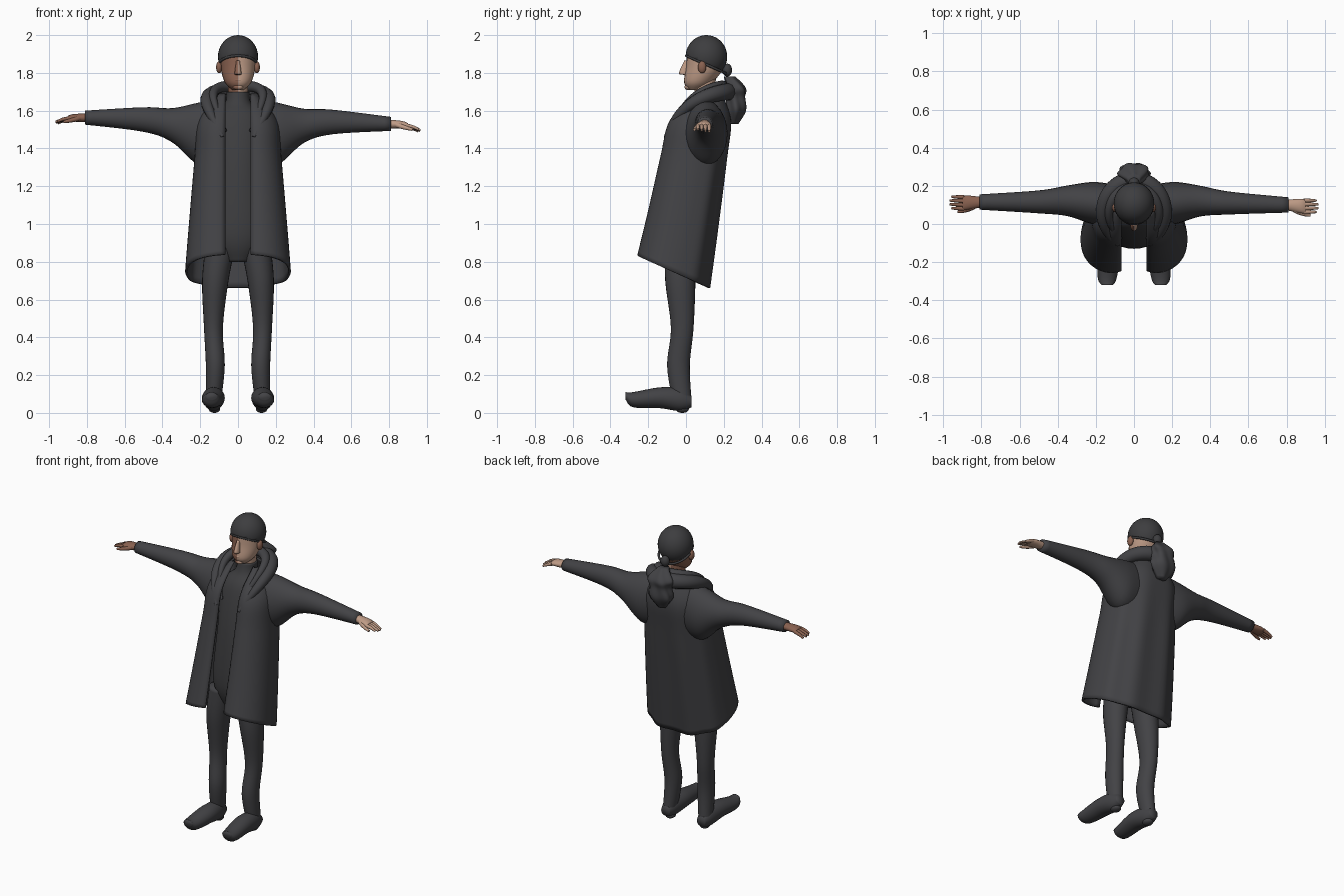
import bpy, bmesh, math
from math import sin, cos, tau
from mathutils import Vector

if "Cube" in bpy.data.objects:
    bpy.data.objects.remove(bpy.data.objects["Cube"])


def material(name, red, green, blue):
    mat = bpy.data.materials.new(name)
    mat.use_nodes = True
    colour = (red, green, blue, 1)
    mat.diffuse_color = colour
    shader = mat.node_tree.nodes["Principled BSDF"]
    shader.inputs["Base Color"].default_value = colour
    shader.inputs["Roughness"].default_value = .9
    return mat


CLOTH = material("charcoal cloth", .055, .055, .06)
KNIT = material("dark knit", .047, .047, .05)
LIGHT = material("light skin", .52, .33, .24)
BROWN = material("brown skin", .25, .12, .08)
TONES = [LIGHT, BROWN]


def finish(name, mesh, mats, thickness=0):
    """Turn a bmesh into a smooth object; two materials split at the middle."""
    bmesh.ops.recalc_face_normals(mesh, faces=mesh.faces)
    for face in mesh.faces:
        face.smooth = True
        if len(mats) > 1:
            face.material_index = int(face.calc_center_median().x < 0)
    data = bpy.data.meshes.new(name)
    mesh.to_mesh(data)
    mesh.free()
    for mat in mats:
        data.materials.append(mat)
    part = bpy.data.objects.new(name, data)
    bpy.context.collection.objects.link(part)
    if thickness:
        solid = part.modifiers.new("thickness", "SOLIDIFY")
        solid.thickness, solid.offset = thickness, -1
    return part


def smooth_keys(keys, steps=6):
    """Pass a smooth curve through a few key tuples."""
    keys = [Vector(key) for key in keys]
    last = len(keys) - 1
    result = []
    for index in range(last):
        start, end = keys[index], keys[index + 1]
        leave = (end - keys[max(index - 1, 0)]) / 2
        arrive = (keys[min(index + 2, last)] - start) / 2
        for step in range(steps):
            t = step / steps
            ease = t * t * (3 - 2 * t)
            result.append(start.lerp(end, ease) + leave * t * (1 - t) ** 2
                          - arrive * t * t * (1 - t))
    return result + [keys[last]]


def bridge(mesh, rings, closed=True):
    """Join rings of points with quads, capping the ends of closed ones."""
    rows = [[mesh.verts.new(point) for point in ring] for ring in rings]
    count = len(rows[0])
    for low, high in zip(rows, rows[1:]):
        for i in range(count if closed else count - 1):
            j = (i + 1) % count
            mesh.faces.new((low[i], low[j], high[j], high[i]))
    if closed:
        mesh.faces.new(rows[0])
        mesh.faces.new(rows[-1])


AXES = {"x": ("y", "z"), "y": ("x", "z"), "z": ("x", "y")}
UNIT = {"x": Vector((1, 0, 0)), "y": Vector((0, 1, 0)), "z": Vector((0, 0, 1))}


def loft(name, axis, keys, mats, sides=24, fold=0):
    """Keys hold a centre and two radii; rings lie square to the axis."""
    across, along = (UNIT[letter] for letter in AXES[axis])
    rings = []
    for row, (x, y, z, wide, deep) in enumerate(smooth_keys(keys)):
        ring = []
        for i in range(sides):
            angle = tau * i / sides
            swell = 1 + fold * sin(5 * angle + row / 4)
            ring.append(Vector((x, y, z)) + swell * (
                across * wide * cos(angle) + along * deep * sin(angle)))
        rings.append(ring)
    mesh = bmesh.new()
    bridge(mesh, rings)
    return finish(name, mesh, mats)


def blob(name, centre, size, mats, plane=None):
    """Ellipsoid, optionally an open shell trimmed below a plane."""
    mesh = bmesh.new()
    bmesh.ops.create_uvsphere(mesh, u_segments=32, v_segments=20, radius=1)
    for vert in mesh.verts:
        vert.co = Vector(centre) + vert.co * Vector(size)
    if plane:
        point, normal = plane
        everything = mesh.verts[:] + mesh.edges[:] + mesh.faces[:]
        bmesh.ops.bisect_plane(mesh, geom=everything, plane_co=point,
                               plane_no=normal, clear_inner=True)
    return finish(name, mesh, mats, .008 if plane else 0)


def tube(name, points, mat):
    """Rounded tube through points that each carry a radius."""
    curve = bpy.data.curves.new(name, "CURVE")
    curve.dimensions = "3D"
    curve.bevel_depth = 1
    curve.use_fill_caps = True
    spline = curve.splines.new("NURBS")
    spline.points.add(len(points) - 1)
    for target, (x, y, z, radius) in zip(spline.points, points):
        target.co = (x, y, z, 1)
        target.radius = radius
    spline.use_endpoint_u = True
    spline.order_u = 3
    curve.materials.append(mat)
    part = bpy.data.objects.new(name, curve)
    bpy.context.collection.objects.link(part)


# Coat body: open-fronted rings of height, half width, front and back
coat_keys = [(.75, .28, -.28, .13), (1, .26, -.23, .17), (1.35, .23, -.16, .22),
             (1.55, .21, -.11, .24), (1.69, .1, .02, .19)]
rings, count = [], 64
for z, width, front, back in smooth_keys(coat_keys):
    middle, depth = (front + back) / 2, (back - front) / 2
    slope = .44 * max(0, (1.45 - z) / .7) ** 1.5
    opening = math.asin((.066 / width) ** 1.2)
    ring = []
    for i in range(count + 1):
        angle = opening + (tau - 2 * opening) * i / count
        s, c = sin(angle), cos(angle)
        pleat = 1 + .03 * max(0, -c) * cos(9 * angle) * min(1, 3.4 - 2 * z)
        x = -width * pleat * math.copysign(abs(s) ** .83, s)
        y = -depth * pleat * math.copysign(abs(c) ** .83, c)
        tuck = .03 * math.exp(-min(i, count - i) / 2)
        ring.append((x, middle + y + tuck, z - slope * y))
    rings.append(ring)
coat = bmesh.new()
bridge(coat, rings, closed=False)
finish("coat_body", coat, [CLOTH], .014)

# Sweater with turtleneck
loft("sweater", "z", [
    (0, -.03, .8, .07, .06), (0, -.04, .95, .14, .09), (0, 0, 1.3, .13, .1),
    (0, .06, 1.55, .14, .1), (0, .09, 1.64, .07, .07), (0, .1, 1.7, .06, .06)], [KNIT])

for side, sign, tone in (("left", 1, LIGHT), ("right", -1, BROWN)):
    def arm(x, y, z, *radii):
        """Place an arm key; the right arm is held higher and further back."""
        reach = max(0, x - .3) if sign < 0 else 0
        return (sign * x, y + reach * .03, z + reach * .065, *radii)

    def mirror(keys):
        return [(sign * x, *rest) for x, *rest in keys]

    # Sleeves and hands
    loft(side + "_sleeve", "x", [
        arm(.12, .1, 1.49, .11, .17), arm(.22, .11, 1.48, .11, .16),
        arm(.35, .12, 1.52, .08, .09), arm(.5, .11, 1.54, .06, .065),
        arm(.81, .1, 1.53, .04, .037)], [CLOTH])
    loft(side + "_palm", "x", [
        arm(.79, .1, 1.53, .026, .024), arm(.87, .095, 1.525, .037, .02),
        arm(.9, .09, 1.52, .036, .014)], [tone])
    for finger in range(4):
        y, drop = .063 + finger / 50, finger / 300
        length = .97 - abs(finger - 1.5) / 100
        tube(side + "_finger", [arm(.89, y, 1.52, .011), arm(.93, y, 1.517 - drop, .01),
                                arm(length, y, 1.5 - drop, .006)], tone)
    tube(side + "_thumb", [arm(.84, .075, 1.525, .014), arm(.88, .05, 1.51, .012),
                           arm(.925, .045, 1.5, .007)], tone)

    # Trouser legs and boots
    loft(side + "_leg", "z", mirror([
        (.09, -.03, .9, .08, .08), (.12, -.03, .7, .07, .08), (.13, -.02, .45, .05, .06),
        (.12, -.04, .25, .05, .06), (.13, -.02, .06, .04, .05)]), [CLOTH])
    loft(side + "_boot", "y", mirror([
        (.13, .03, .06, .03, .03), (.13, -.03, .07, .05, .06), (.13, -.14, .08, .06, .055),
        (.14, -.28, .07, .05, .04), (.14, -.32, .09, .03, .02)]), [CLOTH])
    blob(side + "_heel", (sign * .125, -.02, .02), (.03, .035, .02), [CLOTH])

    blob(side + "_ear", (sign * .1, .085, 1.83), (.016, .022, .032), [BROWN])


# Hood collar wrapping the neck and falling into two lapels
def collar(name, scale, lift, thickness):
    points, count = [], 24
    for i in range(count + 1):
        u = 2 * i / count - 1
        angle = u * math.radians(150)
        points.append((scale * .165 * sin(angle), .05 + scale * .18 * cos(angle),
                       1.7 + lift - .24 * abs(u) ** 3, thickness * (1 - .75 * u * u)))
    tube(name, points, CLOTH)


collar("collar", 1, 0, .047)
collar("collar_fold", .8, .03, .03)

# Hanging hood with folds
loft("hood", "z", [
    (0, .25, 1.53, .03, .025), (0, .265, 1.6, .08, .05), (0, .265, 1.67, .07, .05),
    (0, .265, 1.72, .08, .05), (0, .23, 1.78, .03, .03)], [CLOTH], 40, .09)

# Neck, head and face
loft("neck", "z", [(0, .1, 1.64, .05, .05), (0, .1, 1.8, .055, .06)], TONES)
loft("head", "z", [
    (0, .045, 1.71, .03, .03), (0, .065, 1.75, .07, .075), (0, .1, 1.83, .092, .1),
    (0, .105, 1.92, .09, .095), (0, .105, 1.97, .05, .05)], TONES)
loft("nose", "z", [(0, 0, 1.79, .014, .015), (0, -.012, 1.8, .018, .025),
                   (0, .005, 1.865, .009, .014)], TONES)
blob("lips", (0, 0, 1.762), (.025, .011, .011), TONES)
blob("chin", (0, .012, 1.725), (.027, .02, .016), TONES)

# Knitted cap with rolled rim, and hair bun
blob("cap", (0, .108, 1.886), (.106, .11, .114), [KNIT], ((0, .1, 1.845), (0, .45, 1)))
rim_angles = [tau * i / 24 for i in range(25)]
tube("cap_rim", [(.1 * sin(a), .107 - .106 * cos(a), 1.844 + .047 * cos(a), .007)
                 for a in rim_angles], KNIT)
blob("hair_bun", (0, .218, 1.815), (.028, .026, .034), [KNIT])
